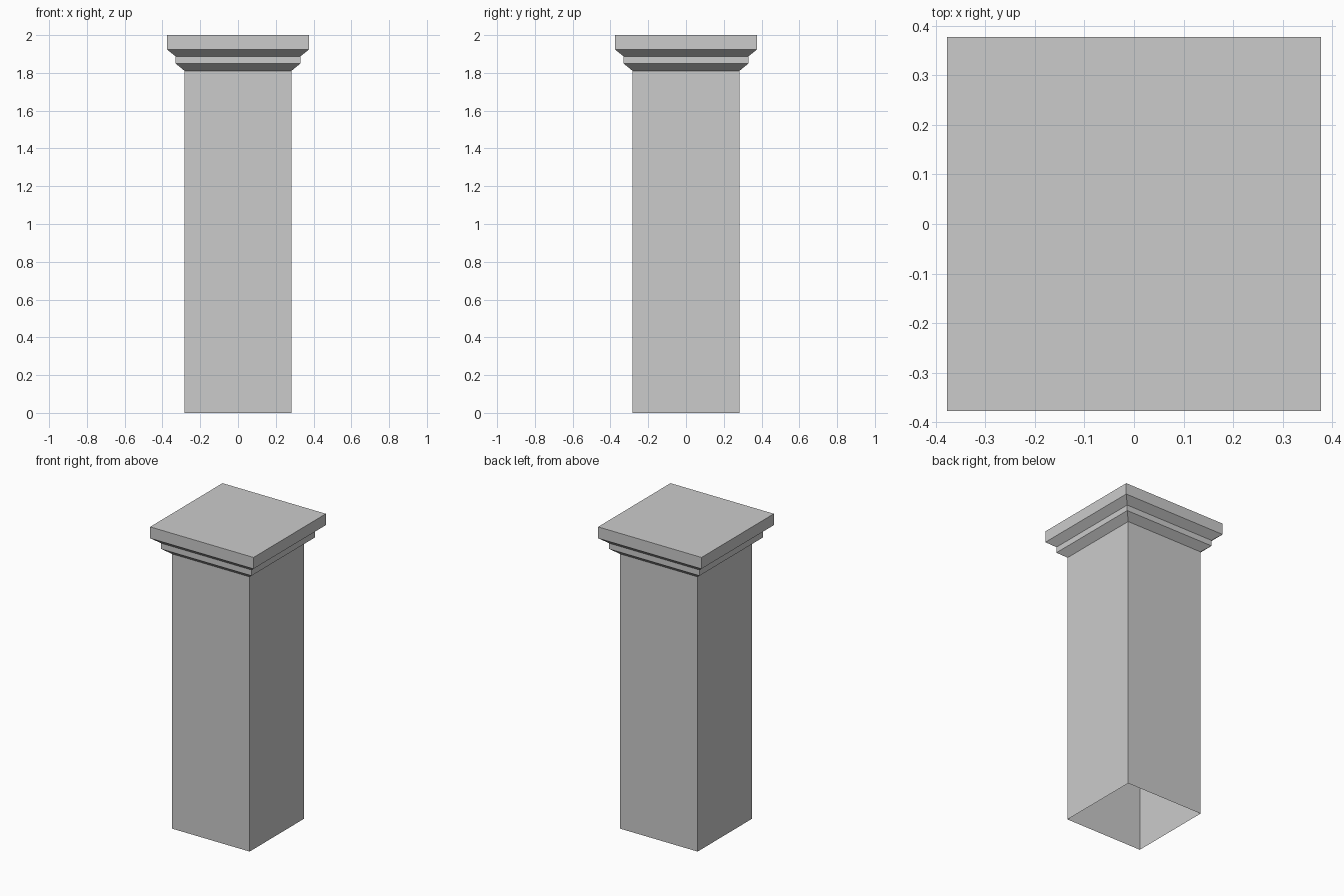
import bpy
import bmesh

cube = bpy.data.objects.get("Cube")
if cube:
    bpy.data.objects.remove(cube, do_unlink=True)

# Single stone colour
stone = bpy.data.materials.new("stone grey")
stone.use_nodes = True
grey = (0.6, 0.6, 0.6, 1.0)
stone.diffuse_color = grey
stone.node_tree.nodes["Principled BSDF"].inputs["Base Color"].default_value = grey


def square_loft(name, profile, cap_top=False):
    """Sweep a (half width, height) profile around a square plan, open below."""
    bm = bmesh.new()
    corners = [(-1, -1), (1, -1), (1, 1), (-1, 1)]
    rings = [[bm.verts.new((sx * r, sy * r, z)) for sx, sy in corners]
             for r, z in profile]
    for low, high in zip(rings, rings[1:]):
        for i in range(4):
            j = (i + 1) % 4
            bm.faces.new((low[i], low[j], high[j], high[i]))
    if cap_top:
        bm.faces.new(rings[-1])
    mesh = bpy.data.meshes.new(name)
    bm.to_mesh(mesh)
    bm.free()
    mesh.materials.append(stone)
    obj = bpy.data.objects.new(name, mesh)
    bpy.context.collection.objects.link(obj)
    return obj


SHAFT, BAND, SLAB = 0.283, 0.33, 0.377
NECK = 1.811

# Hollow square shaft, open at the foot
square_loft("shaft", [(SHAFT, 0), (SHAFT, NECK)])

# Stepped capital: splay, band, splay, top slab
square_loft("capital", [(SHAFT, NECK), (BAND, 1.849), (BAND, 1.887),
                        (SLAB, 1.925), (SLAB, 2)], cap_top=True)
